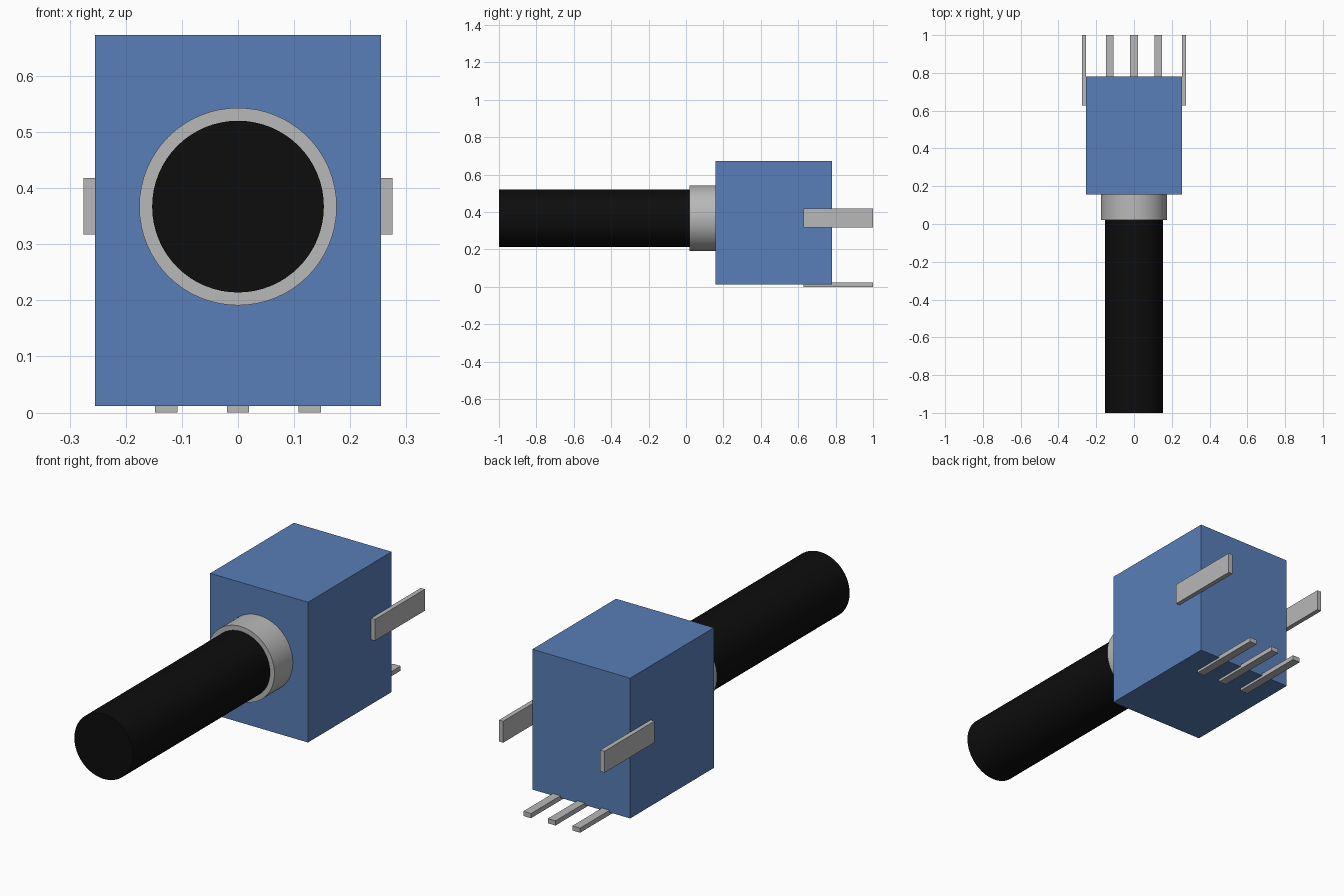
import bpy
import math
from mathutils import Vector

cube = bpy.data.objects.get("Cube")
if cube:
    bpy.data.objects.remove(cube, do_unlink=True)


def make_material(name, rgb, roughness):
    mat = bpy.data.materials.new(name)
    mat.use_nodes = True
    mat.diffuse_color = (*rgb, 1)
    bsdf = mat.node_tree.nodes["Principled BSDF"]
    bsdf.inputs["Base Color"].default_value = (*rgb, 1)
    bsdf.inputs["Roughness"].default_value = roughness
    return mat


blue = make_material("blue plastic", (0.1, 0.21, 0.48), 0.5)
metal = make_material("light grey metal", (0.48, 0.48, 0.48), 0.5)
black = make_material("black plastic", (0.004, 0.004, 0.004), 0.5)


def box(name, low, high, mat):
    """Box between two opposite corners."""
    low, high = Vector(low), Vector(high)
    bpy.ops.mesh.primitive_cube_add(size=1, location=(low + high) / 2)
    obj = bpy.context.object
    obj.name = name
    obj.scale = high - low
    bpy.ops.object.transform_apply(location=False, rotation=False, scale=True)
    obj.data.materials.append(mat)
    return obj


def rod(name, radius, y_front, y_back, mat):
    """Smooth cylinder along y on the shaft axis."""
    bpy.ops.mesh.primitive_cylinder_add(
        vertices=64, radius=radius, depth=y_back - y_front,
        location=(0, (y_front + y_back) / 2, AXIS_Z),
        rotation=(math.pi / 2, 0, 0))
    obj = bpy.context.object
    obj.name = name
    obj.data.materials.append(mat)
    bpy.ops.object.shade_smooth_by_angle(angle=math.radians(30))
    return obj


AXIS_Z = 0.367
BODY_X = 0.255
BODY_FRONT, BODY_BACK = 0.157, 0.78
LEG_START, LEG_END = 0.627, 1.0

# Housing, threaded collar and control shaft
box("housing", (-BODY_X, BODY_FRONT, 0.012), (BODY_X, BODY_BACK, 0.673), blue)
rod("collar", 0.176, 0.02, BODY_FRONT, metal)
rod("shaft", 0.153, -1.0, 0.03, black)

# Mounting tabs on both sides
for side, sign in (("left", 1), ("right", -1)):
    xs = sorted((sign * 0.253, sign * 0.275))
    box(side + "_mounting_tab", (xs[0], LEG_START, 0.317),
        (xs[1], LEG_END, 0.418), metal)

# Three contact pins under the housing
for side, x in (("right", -0.128), ("middle", 0), ("left", 0.128)):
    box(side + "_contact_pin", (x - 0.02, LEG_START, 0),
        (x + 0.02, LEG_END, 0.022), metal)
